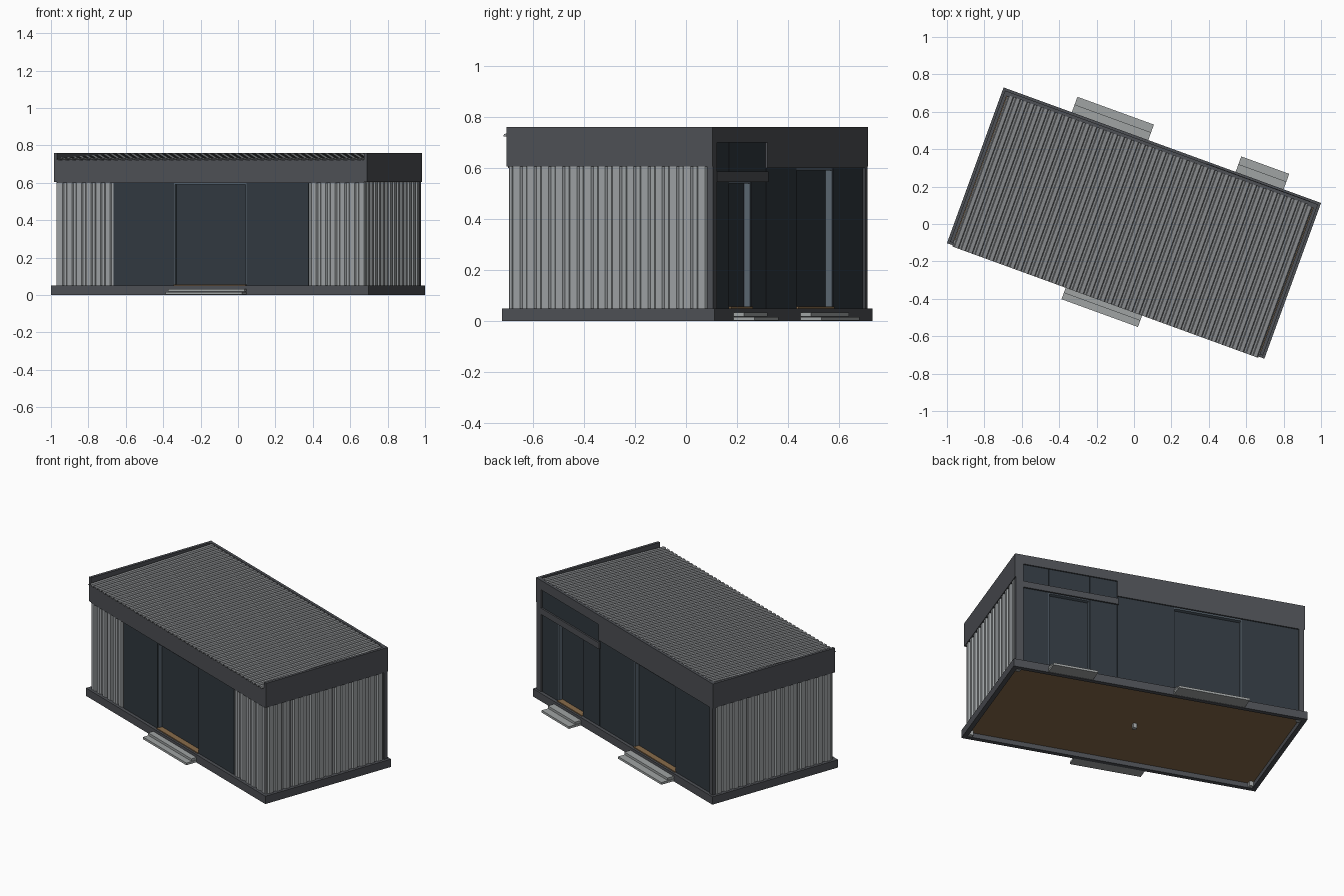
import bpy, bmesh, math
from mathutils import Matrix

if "Cube" in bpy.data.objects:
    bpy.data.objects.remove(bpy.data.objects["Cube"])

# The whole cabin is modelled square-on, then turned 20 degrees
TURN = Matrix.Translation((0, 0.005, 0)) @ Matrix.Rotation(math.radians(-20), 4, 'Z')


def mat(name, r, g, b):
    m = bpy.data.materials.new(name)
    m.diffuse_color = (r, g, b, 1)
    m.use_nodes = True
    m.node_tree.nodes["Principled BSDF"].inputs["Base Color"].default_value = m.diffuse_color
    return m


TRIM = mat("dark_trim", 0.075, 0.08, 0.09)
GLASS = mat("dark_glass", 0.03, 0.04, 0.05)
CLAD = mat("grey_cladding", 0.33, 0.35, 0.36)
ROOF = mat("roof_metal", 0.25, 0.26, 0.27)
FRAME = mat("door_frame", 0.10, 0.13, 0.16)
WOOD = mat("floor_wood", 0.25, 0.15, 0.07)
STEP = mat("step_grey", 0.35, 0.37, 0.37)


def finish(name, bm, material):
    bmesh.ops.recalc_face_normals(bm, faces=bm.faces)
    me = bpy.data.meshes.new(name)
    bm.to_mesh(me)
    bm.free()
    me.transform(TURN)
    me.materials.append(material)
    ob = bpy.data.objects.new(name, me)
    bpy.context.collection.objects.link(ob)
    return ob


def box(name, x, y, z, material):
    """Box from (min, max) pairs."""
    bm = bmesh.new()
    size = [abs(p[1] - p[0]) for p in (x, y, z)]
    mid = [(p[0] + p[1]) / 2 for p in (x, y, z)]
    bmesh.ops.create_cube(bm, size=1, matrix=Matrix.Translation(mid) @ Matrix.Diagonal((*size, 1)))
    return finish(name, bm, material)


def corrugated(name, length, pitch, depth, place, material):
    """Ribbed sheet; place(s, d) gives both ends of a rib line at distance s, raised by d."""
    n = max(1, round(length / pitch))
    p = length / n
    bm = bmesh.new()
    prev = None
    pts = [((i + f) * p, d * depth) for i in range(n)
           for f, d in ((0, 0), (0.2, 0), (0.32, 1), (0.78, 1), (0.9, 0))] + [(length, 0)]
    for s, d in pts:
        cur = [bm.verts.new(c) for c in place(s, d)]
        if prev:
            bm.faces.new((prev[0], cur[0], cur[1], prev[1]))
        prev = cur
    ob = finish(name, bm, material)
    mod = ob.modifiers.new("thickness", 'SOLIDIFY')
    mod.thickness = 0.003
    mod.offset = 0
    return ob


# Base rim, floor and feet
for s, side in ((-1, "front"), (1, "back")):
    box(f"base_rim_{side}", (-0.903, 0.903), (s * 0.443, s * 0.415), (0, 0.05), TRIM)
for s, side in ((-1, "left"), (1, "right")):
    box(f"base_rim_{side}", (s * 0.903, s * 0.875), (-0.415, 0.415), (0, 0.05), TRIM)
box("floor", (-0.875, 0.875), (-0.415, 0.415), (0.03, 0.052), WOOD)
for i, (x, y) in enumerate(((0, 0), (-0.86, -0.4), (0.86, -0.4), (-0.86, 0.4), (0.86, 0.4))):
    box(f"foot_{i}", (x - 0.012, x + 0.012), (y - 0.012, y + 0.012), (0, 0.03), STEP)

# Fascia boards: tall on the ends and back, lower along the front
box("fascia_front", (-0.872, 0.872), (-0.43, -0.412), (0.60, 0.722), TRIM)
for s, side in ((-1, "left"), (1, "right")):
    box(f"fascia_{side}", (s * 0.872, s * 0.89), (-0.43, 0.43), (0.605, 0.76), TRIM)
box("fascia_back_low", (-0.872, 0.26), (0.412, 0.43), (0.60, 0.76), TRIM)
box("fascia_back_high", (0.26, 0.872), (0.412, 0.43), (0.70, 0.76), TRIM)
box("corner_post_right", (0.84, 0.885), (0.405, 0.43), (0.05, 0.76), TRIM)
box("corner_post_left", (-0.885, -0.855), (0.405, 0.43), (0.05, 0.76), TRIM)

# Sloping ribbed roof, overhanging the front
corrugated("roof", 1.74, 0.04, 0.008,
           lambda s, d: ((s - 0.87, -0.45, 0.724 + d), (s - 0.87, 0.413, 0.748 + d)), ROOF)

# Ribbed cladding on both ends and either side of the front glazing
for s, side in ((-1, "left"), (1, "right")):
    corrugated(f"cladding_{side}", 0.83, 0.059, 0.009,
               lambda t, d, s=s: ((s * (0.876 + d), t - 0.422, 0.05),
                                  (s * (0.876 + d), t - 0.422, 0.61)), CLAD)
    corrugated(f"cladding_front_{side}", 0.325, 0.059, 0.009,
               lambda t, d, s=s: ((s * (0.557 + t), -0.416 - d, 0.05),
                                  (s * (0.557 + t), -0.416 - d, 0.602)), CLAD)


def pane(name, x0, x1, s, z0, z1, inset=0.0):
    y = s * (0.422 - inset)
    g = 0.0015
    box(name, (x0 + g, x1 - g), (y - s * 0.01, y), (z0, z1), GLASS)


def door(name, x0, x1, s, top):
    """Recessed sliding door with jambs, head and sill."""
    pane(name, x0, x1, s, 0.055, top, 0.028)
    ys = (s * 0.42, s * 0.384)
    box(name + "_jamb_left", (x0 - 0.004, x0 + 0.004), ys, (0.05, top), FRAME)
    box(name + "_jamb_right", (x1 - 0.004, x1 + 0.004), ys, (0.05, top), FRAME)
    box(name + "_head", (x0, x1), ys, (top - 0.007, top + 0.003), FRAME)
    box(name + "_sill", (x0, x1), (s * 0.43, s * 0.38), (0.048, 0.056), WOOD)


def steps(name, x0, x1, s, reach):
    """Two stacked treads against the base."""
    mid = (0.443 + reach) / 2
    box(name + "_lower", (x0, x1), (s * 0.443, s * reach), (0.002, 0.016), STEP)
    box(name + "_upper", (x0, x1), (s * 0.443, s * mid), (0.018, 0.033), STEP)


# Front glazing
pane("front_glass_left", -0.557, -0.21, -1, 0.05, 0.602)
pane("front_glass_right", 0.20, 0.557, -1, 0.05, 0.602)
door("front_door", -0.21, 0.20, -1, 0.597)
steps("front_step", -0.225, 0.21, -1, 0.515)

# Back glazing: large bay
pane("back_glass_left", -0.857, -0.505, 1, 0.05, 0.602)
pane("back_glass_middle", -0.09, 0.26, 1, 0.05, 0.602)
door("back_door", -0.505, -0.09, 1, 0.597)
steps("back_step", -0.515, -0.08, 1, 0.531)

# Back glazing: small bay with transom windows above a bar
cuts = (0.26, 0.43, 0.68, 0.84)
for i in range(3):
    pane(f"transom_glass_{i}", cuts[i], cuts[i + 1], 1, 0.58, 0.702)
pane("side_glass_inner", 0.26, 0.43, 1, 0.05, 0.55)
pane("side_glass_outer", 0.68, 0.84, 1, 0.05, 0.55)
box("transom_bar", (0.255, 0.845), (0.405, 0.432), (0.545, 0.585), TRIM)
door("side_door", 0.43, 0.68, 1, 0.545)
steps("side_step", 0.417, 0.69, 1, 0.531)
